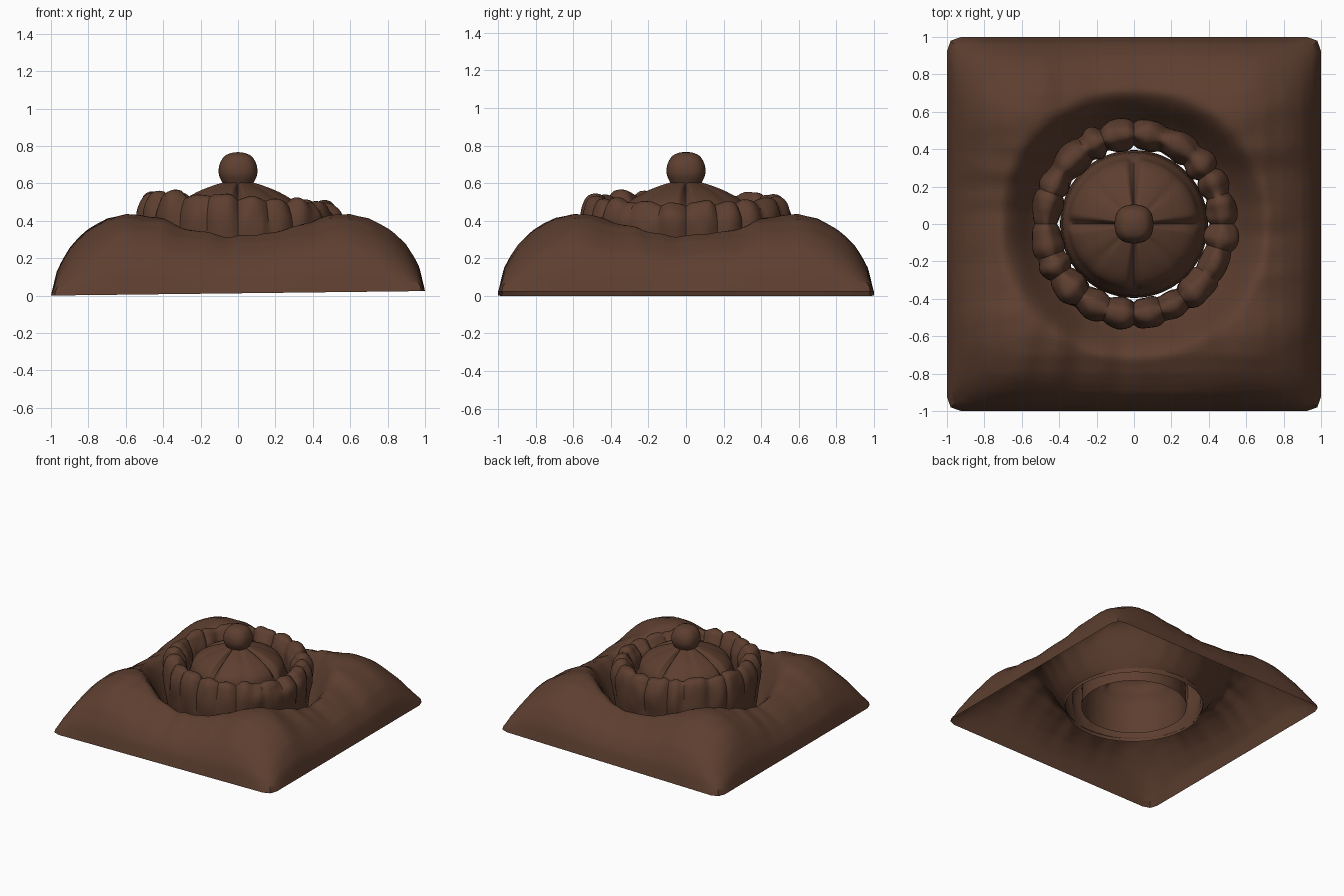
import bpy, math
from mathutils import Vector, noise

if "Cube" in bpy.data.objects:
    bpy.data.objects.remove(bpy.data.objects["Cube"])

cloth = bpy.data.materials.new("brown_cloth")
cloth.diffuse_color = (0.110, 0.049, 0.029, 1)
cloth.use_nodes = True
cloth.node_tree.nodes["Principled BSDF"].inputs["Base Color"].default_value = cloth.diffuse_color
N = 160


def smooth(a, b, v):
    t = max(0.0, min(1.0, (v - a) / (b - a)))
    return t * t * (3 - 2 * t)


def lerp_table(pts, v):
    for (a, p), (b, q) in zip(pts, pts[1:]):
        if v <= b:
            return p + (q - p) * max(0, v - a) / (b - a)
    return pts[-1][1]


def refine(pts, k=3):
    """Catmull-Rom subdivision of a profile."""
    p = [Vector(q) for q in pts]
    p = [2 * p[0] - p[1]] + p + [2 * p[-1] - p[-2]]
    out = []
    for a, b, c, d in zip(p, p[1:], p[2:], p[3:]):
        for i in range(k):
            t = i / k
            out.append(0.5 * (2 * b + (c - a) * t + (2 * a - 5 * b + 4 * c - d) * t * t
                              + (3 * b - a - 3 * c + d) * t ** 3))
    return out + [p[-2]]


def surface(name, rows, point, cap=None):
    """Closed-around grid: point(row, angle) gives each vertex."""
    verts = [point(j, 2 * math.pi * i / N) for j in range(rows) for i in range(N)]
    faces = [(j * N + i, j * N + (i + 1) % N, (j + 1) * N + (i + 1) % N, (j + 1) * N + i)
             for j in range(rows - 1) for i in range(N)]
    if cap is not None:
        verts.append(cap)
        k, o = len(verts) - 1, (rows - 1) * N
        faces += [(o + i, o + (i + 1) % N, k) for i in range(N)]
    me = bpy.data.meshes.new(name)
    me.from_pydata(verts, [], faces)
    me.materials.append(cloth)
    ob = bpy.data.objects.new(name, me)
    bpy.context.collection.objects.link(ob)
    bpy.context.view_layer.objects.active = ob
    ob.select_set(True)
    bpy.ops.object.shade_smooth_by_angle(angle=math.radians(40))
    ob.select_set(False)
    return ob


# Square cushion: hollow shell with puffed corners, plunging into a round opening
EDGE = [(0, 0), (.03, .29), (.06, .43), (.1, .58), (.15, .71), (.2, .81), (.3, .94), (.4, 1), (2, 1)]
ROWS = 32


def cushion_point(j, a):
    c, s = math.cos(a), math.sin(a)
    rim = min(1 / max(abs(c), abs(s)), 1.96 / (abs(c) + abs(s)))
    t = 1 - (1 - j / (ROWS - 1)) ** 1.4
    r = 0.515 + (rim - 0.515) * t
    x, y = r * c, r * s
    h = 0.435 * lerp_table(EDGE, 1 - abs(x)) * lerp_table(EDGE, 1 - abs(y))
    h *= 0.82 + 0.18 * smooth(0.1, 0.6, min(abs(x), abs(y)))
    h = 0.08 + (h - 0.08) * smooth(0.47, 0.74, r)
    # pleats run across each side, fading out at the hem
    along, side = (x, 3) if abs(y) > abs(x) else (y, 8)
    n = noise.noise(Vector((along * 9, r * 1.5, side + (c + s > 0) * 5)))
    h += 0.02 * n * math.sin(math.pi * t) * smooth(0, 0.2, abs(abs(x) - abs(y)))
    if j == ROWS - 1:
        h = 0
    return (x, y, max(h, 0) + 0.012 * (1 + x) * smooth(0.6, 1, t))


surface("cushion", ROWS, cushion_point)

# Ruffled collar: gathered roll around the dome, open underneath
collar = refine([(.515, .08), (.53, .20), (.545, .32), (.545, .41), (.53, .47), (.50, .515),
                 (.455, .52), (.425, .48), (.40, .42), (.395, .30)])


def collar_point(j, a):
    r, z = collar[j]
    w = smooth(.1, .42, z)
    phase = a * 10 + 1.6 * noise.noise(Vector((math.cos(a) * 2, math.sin(a) * 2, 1)))
    fold = abs(math.sin(phase)) ** 0.6 - 0.7
    n = noise.noise(Vector((math.cos(a) * 5, math.sin(a) * 5, z * 6)))
    r += (0.03 * fold + 0.02 * n) * w * (2 * smooth(.40, .53, r) - 1)
    z += smooth(.34, .52, z) * (0.025 * fold + 0.03 * n - 0.025 * math.cos(a))
    return (r * math.cos(a), 1.02 * r * math.sin(a), z)


surface("ruffled_collar", len(collar), collar_point)

# Central dome on a hidden skirt, pinched into lobes by radial seams
dome = refine([(.395, .08), (.39, .2), (.38, .33), (.355, .40), (.345, .44), (.33, .475), (.29, .515),
               (.22, .555), (.15, .583), (.09, .602), (.05, .61)])


def dome_point(j, a):
    r, z = dome[j]
    w = smooth(.38, .48, z) * smooth(0.04, 0.15, r)
    seam = math.exp(-(math.sin(2 * a) / 0.16) ** 2)
    minor = math.exp(-(math.cos(2 * a) / 0.25) ** 2)
    pinch = (seam + 0.15 * minor) * w
    r -= 0.02 * pinch
    return (r * math.cos(a), r * math.sin(a), z - 0.03 * pinch)


surface("dome", len(dome), dome_point, (0, 0, .61))

# Round button on top with slightly squared sides
knob = refine([(.07, .575), (.09, .61), (.106, .65), (.102, .70), (.075, .745), (.035, .763)])


def knob_point(j, a):
    r, z = knob[j]
    r *= 1 - 0.03 * math.cos(4 * a)
    return (r * math.cos(a), r * math.sin(a), z)


surface("top_button", len(knob), knob_point, (0, 0, .767))
